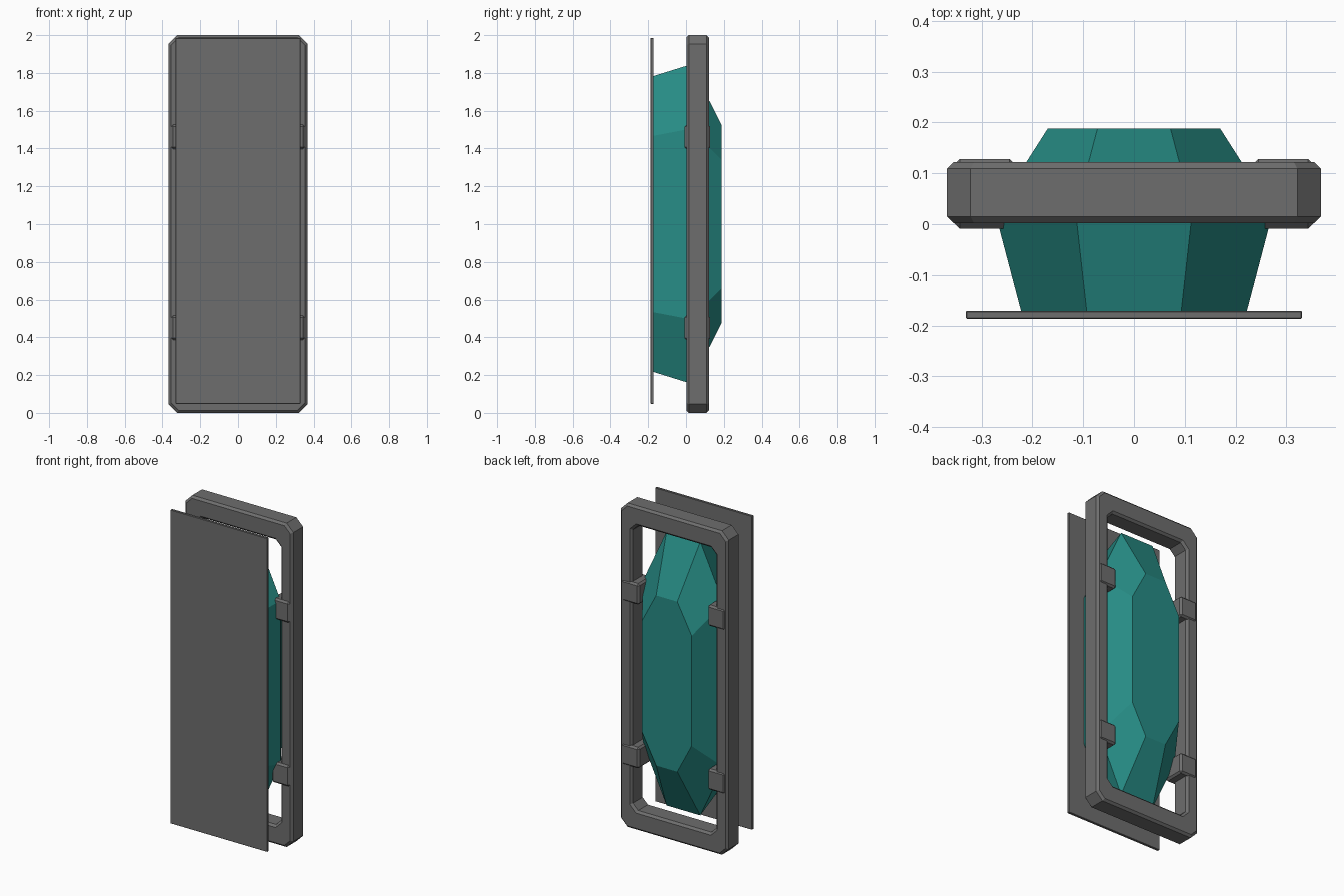
import bpy, bmesh

if "Cube" in bpy.data.objects:
    bpy.data.objects.remove(bpy.data.objects["Cube"])


def material(name, rgb):
    m = bpy.data.materials.new(name)
    m.diffuse_color = (*rgb, 1)
    m.use_nodes = True
    m.node_tree.nodes["Principled BSDF"].inputs["Base Color"].default_value = m.diffuse_color
    return m


METAL = material("dark grey metal", (0.155, 0.155, 0.155))
TEAL = material("teal crystal", (0.02, 0.262, 0.235))


def finish(bm, name, mat):
    bmesh.ops.recalc_face_normals(bm, faces=bm.faces)
    me = bpy.data.meshes.new(name)
    bm.to_mesh(me)
    bm.free()
    me.materials.append(mat)
    ob = bpy.data.objects.new(name, me)
    bpy.context.collection.objects.link(ob)
    return ob


def octagon(w, h, top_w, side_h):
    """Upright octagon: half sizes w, h; half lengths of its flat top and side."""
    return [(top_w, h), (w, side_h), (w, -side_h), (top_w, -h),
            (-top_w, -h), (-w, -side_h), (-w, side_h), (-top_w, h)]


def loft(name, rings, mat, closed):
    """Join octagon rings (y, w, h, top_w, side_h); closed makes a hollow frame."""
    bm = bmesh.new()
    loops = [[bm.verts.new((x, y, 1 + z)) for x, z in octagon(*r)]
             for y, *r in rings]
    pairs = list(zip(loops, loops[1:]))
    if closed:
        pairs.append((loops[-1], loops[0]))
    else:
        bm.faces.new(loops[0])
        bm.faces.new(loops[-1])
    for a, b in pairs:
        for i in range(8):
            j = (i + 1) % 8
            bm.faces.new((a[i], a[j], b[j], b[i]))
    return finish(bm, name, mat)


def box(name, lo, hi, mat, bevel):
    bm = bmesh.new()
    bmesh.ops.create_cube(bm, size=1)
    for v in bm.verts:
        v.co = [(a + b) / 2 + c * (b - a) for a, b, c in zip(lo, hi, v.co)]
    bmesh.ops.bevel(bm, geom=bm.edges[:], offset=bevel, segments=1, affect='EDGES')
    return finish(bm, name, mat)


# Rectangular frame with cut corners and chamfered edges
def frame_ring(y, w, h, cut):
    return (y, w, h, w - cut, h - cut)


C = 0.013
OUT, INN = (0.368, 1.0, 0.046), (0.285, 0.88, 0.036)
loft("frame", [
    frame_ring(0.002 + C, *OUT),
    frame_ring(0.122 - C, *OUT),
    frame_ring(0.122, OUT[0] - C, OUT[1] - C, 0.04),
    frame_ring(0.122, INN[0] + C, INN[1] + C, 0.042),
    frame_ring(0.122 - C, *INN),
    frame_ring(0.002 + C, *INN),
    frame_ring(0.002, INN[0] + C, INN[1] + C, 0.042),
    frame_ring(0.002, OUT[0] - C, OUT[1] - C, 0.04),
], METAL, True)

# Faceted crystal held inside the frame
loft("crystal", [
    (-0.173, 0.222, 0.783, 0.093, 0.467),
    (0.025, 0.274, 0.845, 0.115, 0.505),
    (0.188, 0.170, 0.525, 0.072, 0.340),
], TEAL, False)

# Flat panel in front of the crystal
box("front_panel", (-0.331, -0.187, 0.048), (0.331, -0.171, 1.985), METAL, 0.002)

# Four clips wrapped around the frame sides
for z in (0.45, 1.461):
    for side, s in (("left", -1), ("right", 1)):
        x0, x1 = sorted((s * 0.234, s * 0.354))
        box(f"{side}_clip", (x0, -0.009, z - 0.065), (x1, 0.128, z + 0.065), METAL, 0.011)
